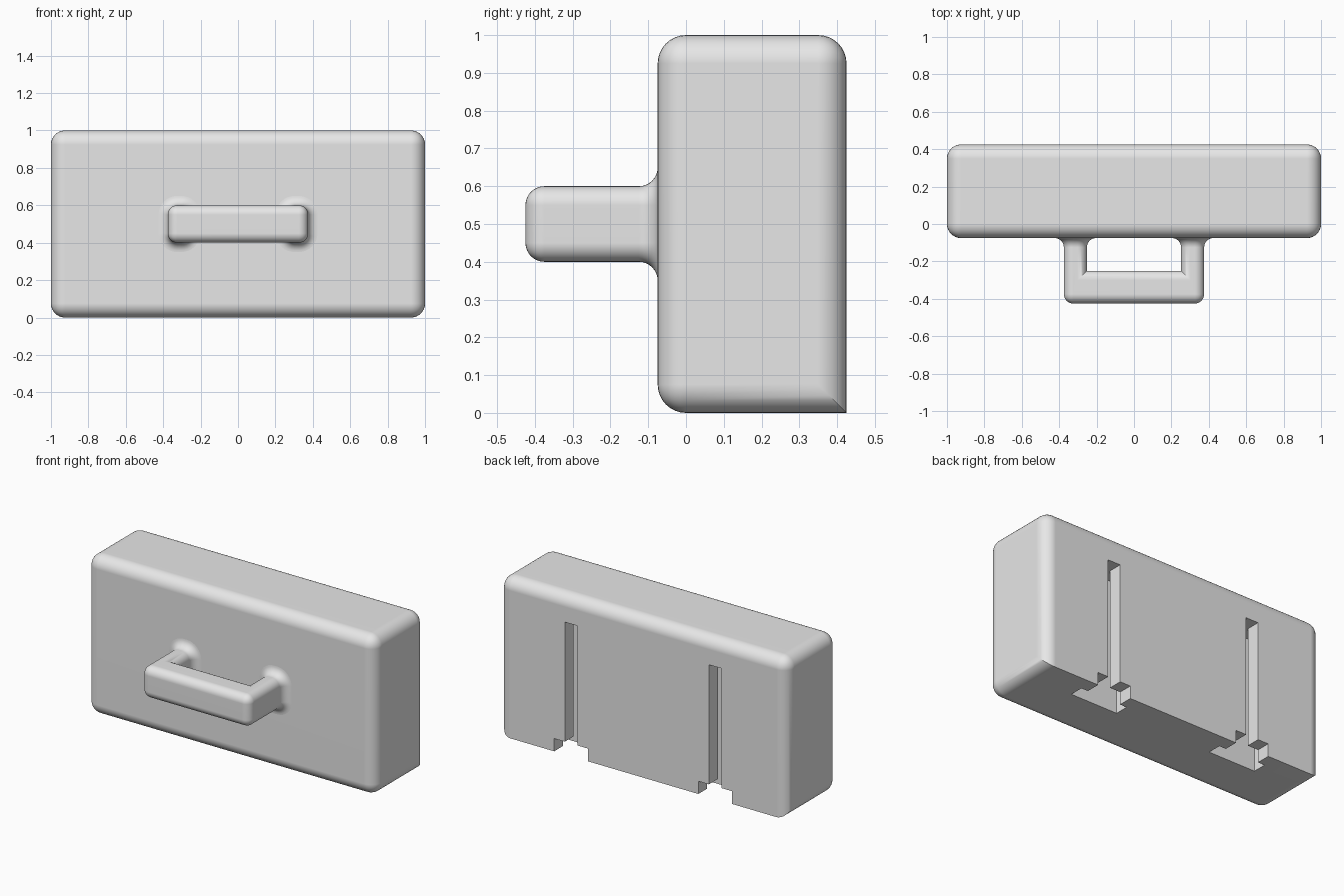
import bpy, bmesh, math
from mathutils import Vector

cube = bpy.data.objects.get("Cube")
if cube:
    bpy.data.objects.remove(cube, do_unlink=True)

SEG = 8
FRONT, BACK = -0.075, 0.425      # drawer front and back planes

grey = bpy.data.materials.new("light_grey")
grey.use_nodes = True
grey.diffuse_color = (0.8, 0.8, 0.8, 1)
for node in grey.node_tree.nodes:
    if node.type == 'BSDF_PRINCIPLED':
        node.inputs["Base Color"].default_value = (0.8, 0.8, 0.8, 1)


def add_box(bm, lo, hi):
    lo, hi = Vector(lo), Vector(hi)
    verts = bmesh.ops.create_cube(bm, size=1)["verts"]
    for v in verts:
        v.co = (lo + hi) / 2 + v.co * (hi - lo)


def finish(bm, name):
    bmesh.ops.recalc_face_normals(bm, faces=bm.faces[:])
    mesh = bpy.data.meshes.new(name)
    bm.to_mesh(mesh)
    bm.free()
    mesh.materials.append(grey)
    obj = bpy.data.objects.new(name, mesh)
    bpy.context.collection.objects.link(obj)
    return obj


def activate(obj):
    bpy.ops.object.select_all(action='DESELECT')
    obj.select_set(True)
    bpy.context.view_layer.objects.active = obj


def smooth(obj):
    activate(obj)
    bpy.ops.object.shade_smooth_by_angle(angle=math.radians(35))
    mod = obj.modifiers.new("weighted_normals", 'WEIGHTED_NORMAL')
    mod.keep_sharp = True


def bevel(bm, edges, radius):
    bmesh.ops.bevel(bm, geom=edges, offset=radius, offset_type='OFFSET',
                    segments=SEG, profile=0.5, affect='EDGES')


# Body: rounded block with a sharp lower back edge
bm = bmesh.new()
add_box(bm, (-1, FRONT, 0), (1, BACK, 1))
rounded = [e for e in bm.edges
           if not all(v.co.y > 0 and v.co.z < 0.5 for v in e.verts)]
bevel(bm, rounded, 0.075)
body = finish(bm, "body")

# Mounting slots: undercut channel, narrow slot and lower entry on the back
cuts = [("undercut", 0.164, 0.25, 0.337, 0.83),
        ("slot", 0.0435, 0.30, 0.5, 0.83),
        ("entry", 0.117, 0.30, 0.5, 0.08)]
for name, half, y0, y1, top in cuts:
    bm = bmesh.new()
    for x in (-0.5, 0.5):
        add_box(bm, (x - half, y0, -0.1), (x + half, y1, top))
    cutter = finish(bm, name + "_cutter")
    cutter.hide_render = True
    mod = body.modifiers.new(name, 'BOOLEAN')
    mod.operation, mod.solver, mod.object = 'DIFFERENCE', 'EXACT', cutter
    activate(body)
    bpy.ops.object.modifier_apply(modifier=mod.name)
    bpy.data.objects.remove(cutter, do_unlink=True)
smooth(body)

# Handle: U profile extruded upwards, with rounded outer edges
OUT, IN, R, END = 0.375, 0.252, 0.05, -0.125
half_u = [(IN, END), (IN, -0.25)]
outline = [(OUT, END)] + half_u + [(-x, y) for x, y in reversed(half_u)]
outline += [(-OUT, END), (-OUT, -0.425), (OUT, -0.425)]
bm = bmesh.new()
base = bm.faces.new([bm.verts.new((x, y, 0.4)) for x, y in outline])
ext = bmesh.ops.extrude_face_region(bm, geom=[base])["geom"]
for v in ext:
    if isinstance(v, bmesh.types.BMVert):
        v.co.z = 0.6
bmesh.ops.recalc_face_normals(bm, faces=bm.faces[:])


def is_rounded(edge):
    a, b = (v.co for v in edge.verts)
    at_end = abs(a.y - END) < 1e-4 and abs(b.y - END) < 1e-4
    inner_upright = abs(a.z - b.z) > 0.1 and abs(a.y + 0.25) < 1e-4
    return not at_end and not inner_upright


bevel(bm, [e for e in bm.edges if is_rounded(e)], R)

# Handle feet: open the leg ends and flare them into the body
caps = [f for f in bm.faces if all(abs(v.co.y - END) < 1e-4 for v in f.verts)]
bmesh.ops.delete(bm, geom=caps, context='FACES')
ring = [e for e in bm.edges if e.is_boundary]
mid, reach = (OUT + IN) / 2, (OUT - IN) / 2 - R


def outward(p):
    cx = math.copysign(mid, p.x)
    x = min(max(p.x, cx - reach), cx + reach)
    z = min(max(p.z, 0.4 + R), 0.6 - R)
    return Vector((p.x - x, 0, p.z - z)).normalized()


previous = 0
for i in range(1, SEG + 1):
    t = math.pi / 2 * i / SEG
    spread = R * (1 - math.cos(t))
    geom = bmesh.ops.extrude_edge_only(bm, edges=ring)["geom"]
    ring = [g for g in geom if isinstance(g, bmesh.types.BMEdge)]
    for v in [g for g in geom if isinstance(g, bmesh.types.BMVert)]:
        v.co += outward(v.co) * (spread - previous)
        v.co.y = END + (FRONT - END) * math.sin(t)
    previous = spread
handle = finish(bm, "handle")
smooth(handle)
